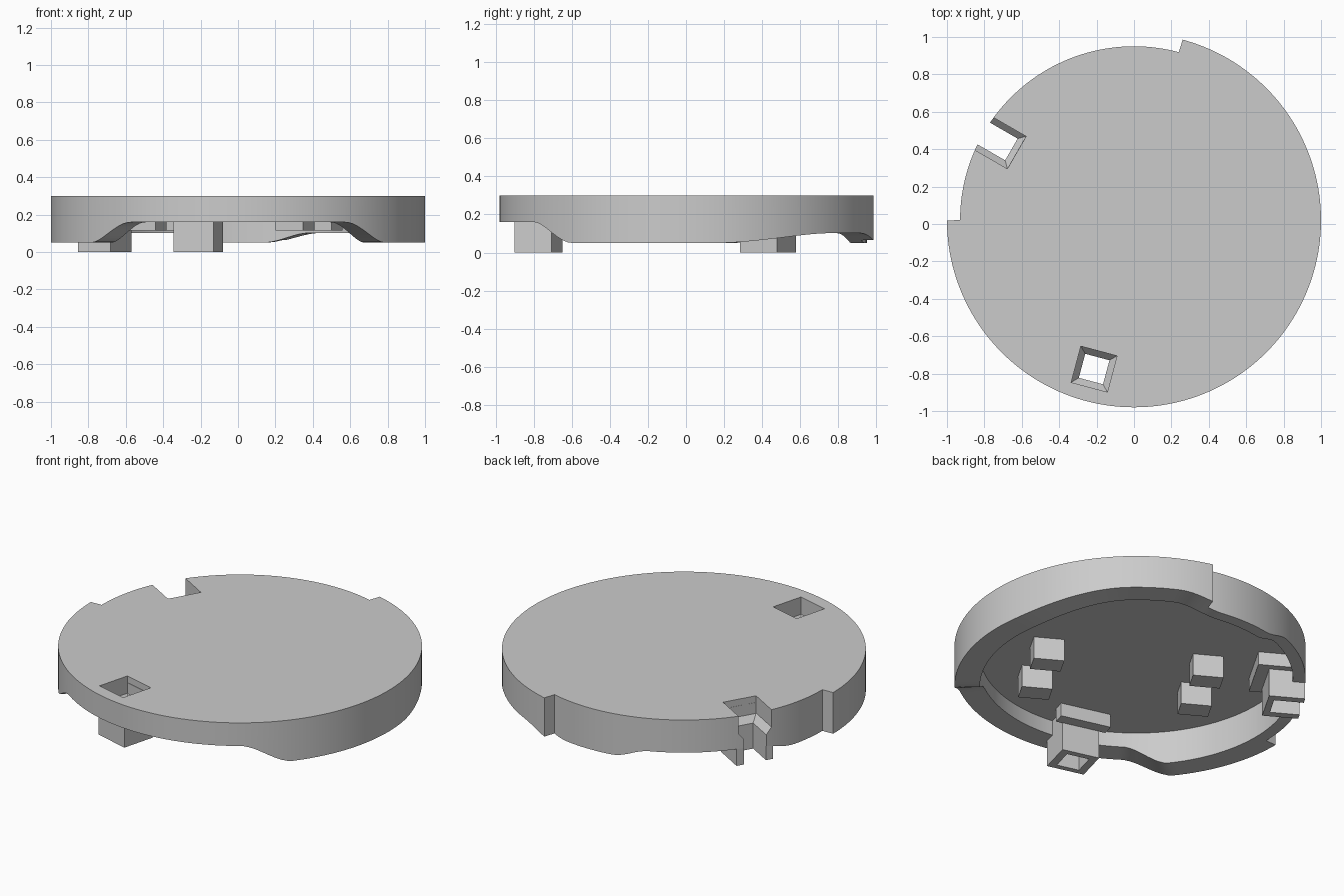
import bpy, bmesh, math
from mathutils import Matrix, Vector

if "Cube" in bpy.data.objects:
    bpy.data.objects.remove(bpy.data.objects["Cube"])

CY = 0.02                                   # disc centre in y
TOP, UNDER, INNER = 0.30, 0.25, 0.86        # lid top, lid underside, inner rim radius

grey = bpy.data.materials.new("light_grey")
grey.diffuse_color = (0.6, 0.6, 0.6, 1)
grey.use_nodes = True
grey.node_tree.nodes["Principled BSDF"].inputs["Base Color"].default_value = grey.diffuse_color

# rim edge height against angle: (degrees, z), eased between points
EDGE = [(0, .05), (7, .05), (48, .102), (64, .102), (81, .05), (100, .05), (113, .102),
        (148, .102), (166, .05), (218, .05), (235, .16), (305, .16), (322, .05), (360, .05)]


def edge_z(a):
    for (a0, z0), (a1, z1) in zip(EDGE, EDGE[1:]):
        if a0 <= a <= a1:
            t = (a - a0) / (a1 - a0)
            return z0 + (z1 - z0) * t * t * (3 - 2 * t)


def make(name, bm):
    bmesh.ops.recalc_face_normals(bm, faces=bm.faces)
    me = bpy.data.meshes.new(name)
    bm.to_mesh(me)
    bm.free()
    me.materials.append(grey)
    ob = bpy.data.objects.new(name, me)
    bpy.context.collection.objects.link(ob)
    return ob


def frame(deg):
    """Local x points outward from the disc centre at the given angle."""
    return Matrix.Translation((0, CY, 0)) @ Matrix.Rotation(math.radians(deg), 4, 'Z')


def loft(name, sections, mat):
    """Stack of rectangles (x0, x1, y0, y1, z), closed at both ends."""
    bm = bmesh.new()
    rings = []
    for x0, x1, y0, y1, z in sections:
        rings.append([bm.verts.new(mat @ Vector((x, y, z)))
                      for x, y in ((x0, y0), (x1, y0), (x1, y1), (x0, y1))])
    for a, b in zip(rings, rings[1:]):
        for i in range(4):
            j = (i + 1) % 4
            bm.faces.new((a[i], a[j], b[j], b[i]))
    bm.faces.new(rings[0])
    bm.faces.new(rings[-1])
    return make(name, bm)


def block(name, x0, x1, y0, y1, z0, z1, mat):
    return loft(name, [(x0, x1, y0, y1, z0), (x0, x1, y0, y1, z1)], mat)


def cut(ob, cutter):
    m = ob.modifiers.new("cut", 'BOOLEAN')
    m.operation, m.solver, m.object = 'DIFFERENCE', 'EXACT', cutter
    bpy.context.view_layer.objects.active = ob
    bpy.ops.object.modifier_apply(modifier=m.name)


# lid: disc with a hanging wavy rim, stepped inward over the back left
angles = sorted([a * 2 for a in range(180)] + [74.9, 75.1, 179.9, 180.1])
angles.remove(180)
bm = bmesh.new()
cols = []
for a in angles:
    r = 0.93 if 75 < a < 180 else 1.0
    c, s = math.cos(math.radians(a)), math.sin(math.radians(a))
    z = edge_z(a)
    cols.append([bm.verts.new((q * c, CY + q * s, h))
                 for q, h in ((r, TOP), (r, z), (INNER, z), (INNER, UNDER))])
for a, b in zip(cols, cols[1:] + cols[:1]):
    for i in range(3):
        bm.faces.new((a[i], b[i], b[i + 1], a[i + 1]))
bm.faces.new([c[0] for c in cols])
bm.faces.new([c[3] for c in cols])
lid = make("lid", bm)

# two square sockets with a stepped bore; the back left one is open outward
parts = [lid]
for label, deg, reach in (("front", 255, 0), ("back_left", 150, 0.15)):
    m = frame(deg)
    o = 0.924 + reach
    i = 0.89 + reach
    bore = loft(label + "_bore_cutter", [
        (0.757, i, -.067, .067, -.05), (0.757, i, -.067, .067, .155),
        (0.724, o, -.1, .1, .195), (0.724, o, -.1, .1, .35)], m)
    bore.hide_render = True
    # socket sleeve below the lid
    sleeve = block(label + "_socket", 0.722, 0.923, -.111, .111, 0, .27, m)
    cut(lid, bore)
    cut(sleeve, bore)
    bpy.data.objects.remove(bore)
    # stiffening bar along the inner side
    block(label + "_socket_bar", 0.655, 0.725, -.15, .15, .17, .26, m)

# side rib of the open socket
block("back_left_socket_rib", 0.72, 0.87, -.15, -.10, .17, .26, frame(150))

# four underside pegs in two pairs
for n, (x, y) in enumerate(((.455, -.20), (.305, -.48), (-.335, .22), (-.485, -.06))):
    m = Matrix.Translation((x, y, 0)) @ Matrix.Rotation(math.radians(-30), 4, 'Z')
    block("peg_%d" % (n + 1), -.085, .085, -.06, .06, .115, .26, m)

# smooth the round walls, keep the edges crisp
bpy.ops.object.select_all(action='DESELECT')
lid.select_set(True)
bpy.context.view_layer.objects.active = lid
bpy.ops.object.shade_smooth_by_angle(angle=math.radians(30))
